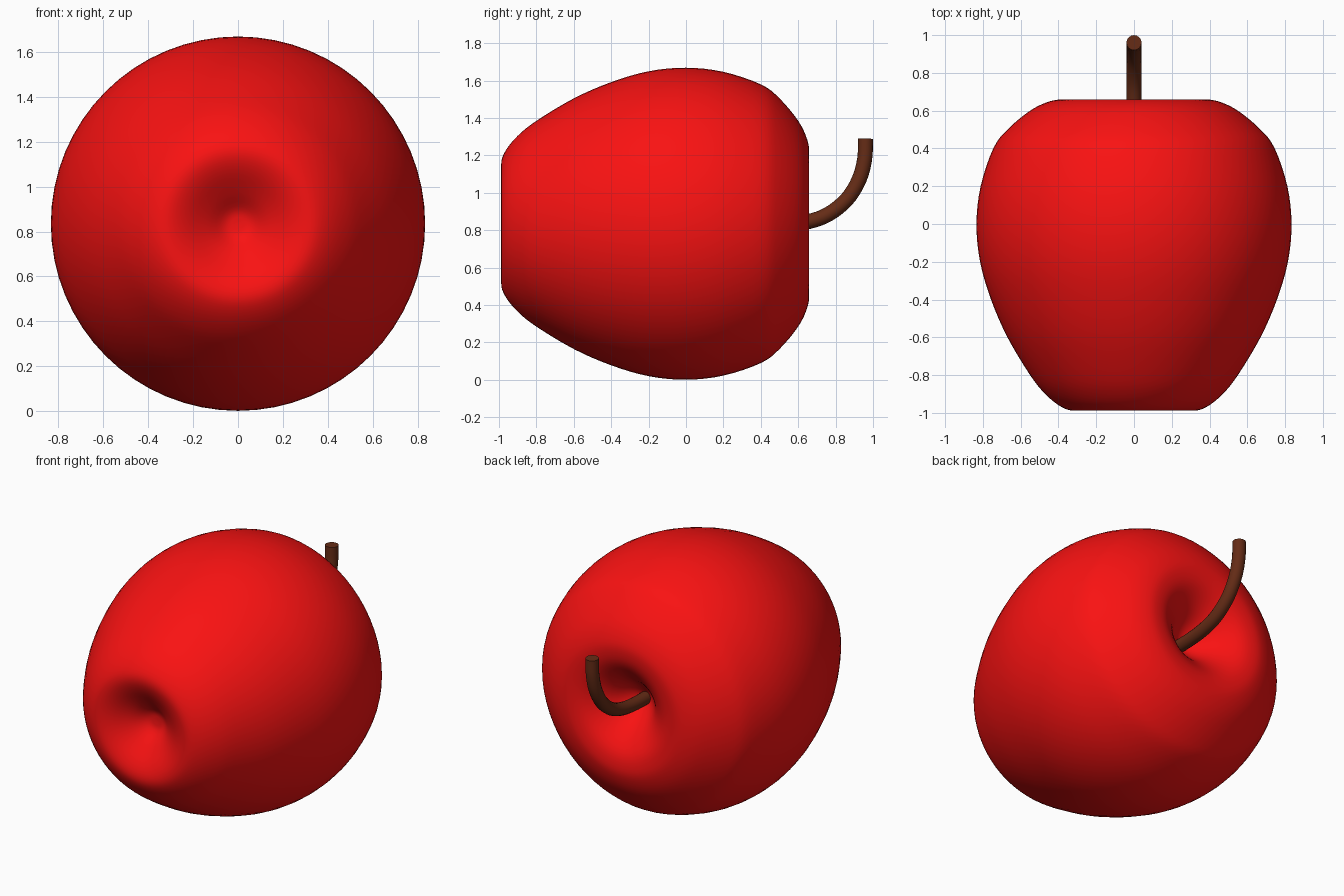
import bpy, bmesh, math
from mathutils import Vector

if "Cube" in bpy.data.objects:
    bpy.data.objects.remove(bpy.data.objects["Cube"])

CZ = 0.835  # height of the fruit's axis, which lies along y


def paint(obj, name, color):
    mat = bpy.data.materials.new(name)
    mat.diffuse_color = (*color, 1)
    mat.use_nodes = True
    mat.node_tree.nodes["Principled BSDF"].inputs["Base Color"].default_value = mat.diffuse_color
    obj.data.materials.append(mat)


def smooth_path(pts, steps):
    """Catmull-Rom interpolation through the control points."""
    p = [Vector(q) for q in pts]
    p = [2 * p[0] - p[1]] + p + [2 * p[-1] - p[-2]]
    out = []
    for a, b, c, d in zip(p, p[1:], p[2:], p[3:]):
        for i in range(steps):
            t = i / steps
            out.append(0.5 * (2 * b + (c - a) * t + (2 * a - 5 * b + 4 * c - d) * t * t
                              + (3 * b - a - 3 * c + d) * t ** 3))
    return out + [p[-2]]


# Fruit body: (radius, y) profile from front dimple to stem dimple, lathed about y
profile = [(0, -0.83), (0.06, -0.84), (0.14, -0.9), (0.24, -0.965), (0.32, -0.988), (0.39, -0.965),
           (0.47, -0.9), (0.55, -0.8), (0.67, -0.6), (0.757, -0.4), (0.815, -0.2),
           (0.834, 0), (0.812, 0.2), (0.745, 0.4), (0.67, 0.5), (0.55, 0.6),
           (0.45, 0.648), (0.37, 0.658), (0.28, 0.635), (0.18, 0.56), (0.09, 0.46), (0, 0.39)]
bm = bmesh.new()
verts = [bm.verts.new((max(q.x, 0), q.y, 0)) for q in smooth_path(profile, 4)]
edges = [bm.edges.new(pair) for pair in zip(verts, verts[1:])]
bmesh.ops.spin(bm, geom=verts + edges, cent=(0, 0, 0), axis=(0, 1, 0),
               angle=math.tau, steps=64, use_duplicate=False)
bmesh.ops.remove_doubles(bm, verts=bm.verts, dist=0.0005)
bmesh.ops.recalc_face_normals(bm, faces=bm.faces)
for f in bm.faces:
    f.smooth = True
mesh = bpy.data.meshes.new("fruit_body")
bm.to_mesh(mesh)
bm.free()
body = bpy.data.objects.new("fruit_body", mesh)
body.location.z = CZ
bpy.context.collection.objects.link(body)
paint(body, "red_skin", (0.95, 0.006, 0.006))

# Stem: round tube bending from the dimple up to a flat-cut tip
path = smooth_path([(0, 0.36, 0.825), (0, 0.52, 0.828), (0, 0.65, 0.845), (0, 0.76, 0.885),
                    (0, 0.86, 0.965), (0, 0.925, 1.07), (0, 0.955, 1.18), (0, 0.96, 1.29)], 4)
curve = bpy.data.curves.new("stem", "CURVE")
curve.dimensions = "3D"
curve.bevel_depth = 0.04
curve.bevel_resolution = 6
curve.use_fill_caps = True
spline = curve.splines.new("POLY")
spline.points.add(len(path) - 1)
for point, co in zip(spline.points, path):
    point.co = (*co, 1)
stem = bpy.data.objects.new("stem", curve)
bpy.context.collection.objects.link(stem)
paint(stem, "brown_stem", (0.13, 0.025, 0.008))
bpy.context.view_layer.objects.active = stem
stem.select_set(True)
bpy.ops.object.convert(target="MESH")
bpy.ops.object.shade_smooth_by_angle(angle=math.radians(40))
